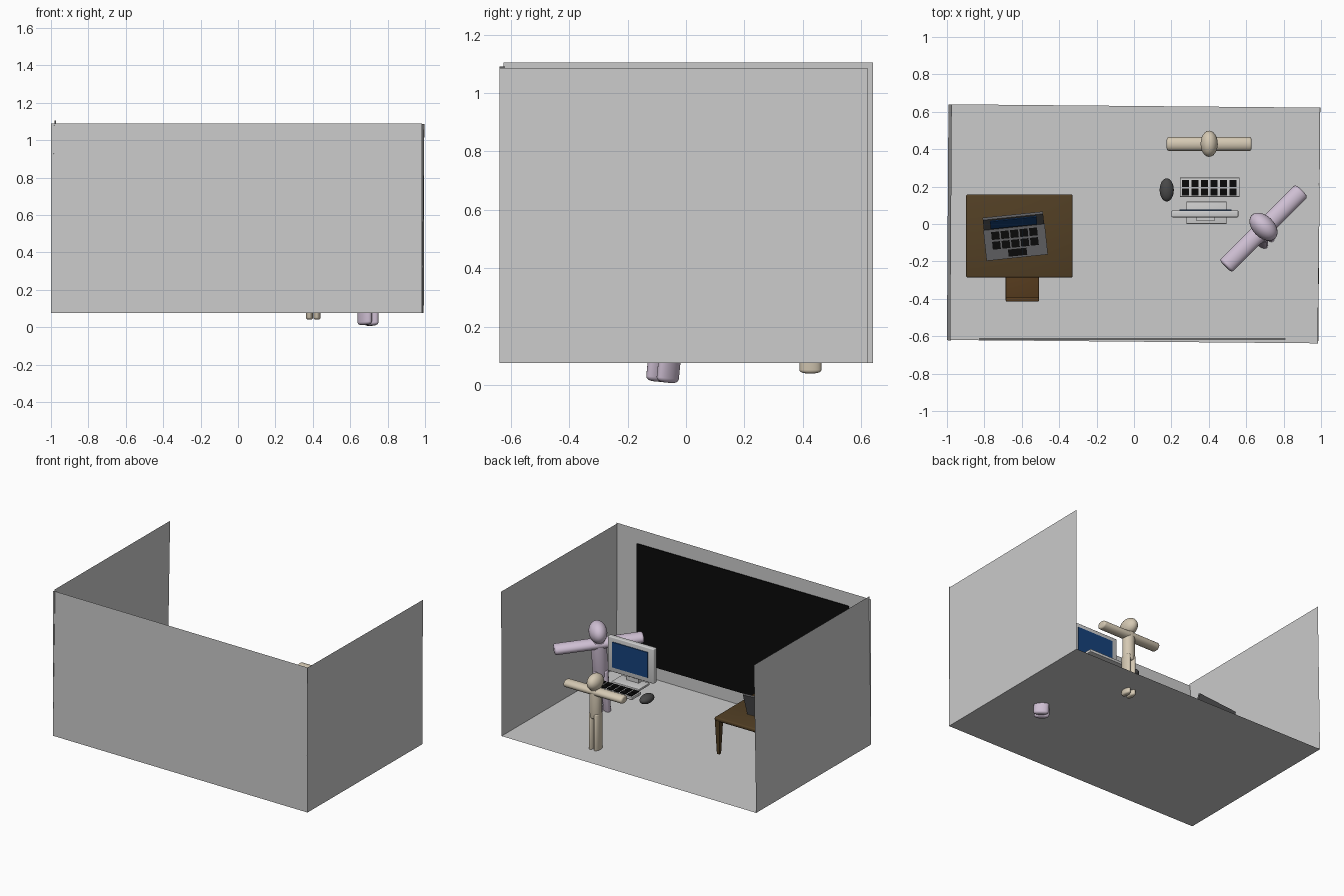
import bpy, bmesh, math
from mathutils import Matrix, Vector

if "Cube" in bpy.data.objects:
    bpy.data.objects.remove(bpy.data.objects["Cube"])


def material(name, r, g, b):
    m = bpy.data.materials.new(name)
    m.diffuse_color = (r, g, b, 1)
    m.use_nodes = True
    m.node_tree.nodes["Principled BSDF"].inputs["Base Color"].default_value = m.diffuse_color
    return m


ROOM = material("room_grey", 0.6, 0.6, 0.6)
BLACK = material("black", 0.003, 0.003, 0.003)
DESK = material("desk_brown", 0.085, 0.05, 0.018)
CHAIR = material("chair_brown", 0.095, 0.045, 0.013)
BLUE = material("screen_blue", 0.008, 0.055, 0.2)
LIGHT = material("light_grey", 0.62, 0.62, 0.62)
GREY = material("laptop_grey", 0.11, 0.11, 0.115)
DARK = material("mouse_grey", 0.065, 0.065, 0.065)
BEIGE = material("beige", 0.66, 0.58, 0.45)
PINK = material("pale_violet", 0.62, 0.52, 0.65)
I = Matrix.Identity(4)


def finish(name, bm, mat, matrix=I, smooth=False):
    me = bpy.data.meshes.new(name)
    bm.transform(matrix)
    bm.to_mesh(me)
    bm.free()
    me.materials.append(mat)
    ob = bpy.data.objects.new(name, me)
    bpy.context.collection.objects.link(ob)
    if smooth:
        bpy.ops.object.select_all(action='DESELECT')
        ob.select_set(True)
        bpy.context.view_layer.objects.active = ob
        bpy.ops.object.shade_smooth_by_angle(angle=math.radians(50))
    return ob


def quad(name, pts, mat):
    bm = bmesh.new()
    bm.faces.new([bm.verts.new(p) for p in pts])
    return finish(name, bm, mat)


def box(name, lo, hi, mat, matrix=I, bevel=0):
    lo, hi = Vector(lo), Vector(hi)
    bm = bmesh.new()
    bmesh.ops.create_cube(bm, size=1)
    bm.transform(Matrix.Translation((lo + hi) / 2) @ Matrix.Diagonal((*(hi - lo), 1)))
    if bevel:
        bmesh.ops.bevel(bm, geom=bm.edges[:], offset=bevel, segments=3,
                        profile=0.5, affect='EDGES')
    return finish(name, bm, mat, matrix, bool(bevel))


def ball(name, centre, radii, mat, matrix=I):
    bm = bmesh.new()
    bmesh.ops.create_uvsphere(bm, u_segments=24, v_segments=14, radius=1)
    return finish(name, bm, mat, matrix @ Matrix.Translation(centre)
                  @ Matrix.Diagonal((*radii, 1)), True)


def rod(name, centre, rx, ry, length, mat, matrix=I, axis=I, r_end=0.012):
    """Round-ended elliptical rod along local z."""
    bm = bmesh.new()
    bmesh.ops.create_cone(bm, cap_ends=True, segments=24, radius1=rx, radius2=rx, depth=length)
    rims = [e for e in bm.edges if abs(e.verts[0].co.z - e.verts[1].co.z) < 1e-5]
    bmesh.ops.bevel(bm, geom=rims, offset=r_end, segments=4, profile=0.5, affect='EDGES')
    bm.transform(Matrix.Diagonal((1, ry / rx, 1, 1)))
    return finish(name, bm, mat, matrix @ Matrix.Translation(centre) @ axis, True)


def person(name, mat, m):
    # T-pose figure, feet at the local origin
    ball(name + "_head", (0, 0.003, 0.5), (0.046, 0.07, 0.056), mat, m)
    rod(name + "_neck", (0, 0, 0.45), 0.02, 0.028, 0.06, mat, m)
    rod(name + "_arms", (0, 0.002, 0.434), 0.027, 0.037, 0.455, mat, m,
        Matrix.Rotation(math.pi / 2, 4, 'Y'))
    rod(name + "_torso", (0, 0, 0.355), 0.04, 0.038, 0.21, mat, m)
    for side, s in (("left", 1), ("right", -1)):
        rod(f"{name}_{side}_leg", (0.02 * s, 0, 0.145), 0.019, 0.038, 0.29, mat, m)


def keys(name, x0, y0, w, h, pitch_x, pitch_y, cols, rows, z, m=I):
    for r in range(rows):
        for c in range(cols):
            x, y = x0 + c * pitch_x, y0 - r * pitch_y
            box(f"{name}_{r}_{c}", (x, y - h, z - 0.003), (x + w, y, z + 0.006), BLACK, m)


# Room shell: floor and three walls, open at the back
FL, FR, BR, BL = (-1, -0.62), (0.985, -0.638), (0.993, 0.622), (-0.992, 0.64)
Z0 = 0.075
quad("floor", [(*p, Z0) for p in (FL, FR, BR, BL)], ROOM)
quad("front_wall", [(*FL, Z0), (*FR, Z0), (*FR, 1.09), (*FL, 1.09)], ROOM)
quad("right_wall", [(*FR, Z0), (*BR, Z0), (0.996, 0.622, 1.085), (0.98, -0.638, 1.085)], ROOM)
quad("left_wall", [(*BL, Z0), (*FL, Z0), (-0.982, -0.625, 1.105), (-0.974, 0.64, 1.105)], ROOM)
box("blackboard", (-0.83, -0.617, 0.17), (0.81, -0.612, 1.0), BLACK)

# Two figures
person("small_figure", BEIGE, Matrix.Translation((0.402, 0.426, 0.04)))
person("large_figure", PINK, Matrix.Translation((0.695, -0.082, 0.01))
       @ Matrix.Rotation(math.radians(-5.85), 4, 'X')
       @ Matrix.Rotation(math.radians(45), 4, 'Z') @ Matrix.Scale(1.27, 4))

# Computer: monitor, stand, keyboard, mouse
box("monitor_case", (0.2, 0.036, 0.44), (0.558, 0.072, 0.683), LIGHT, bevel=0.006)
box("monitor_screen", (0.243, 0.07, 0.475), (0.52, 0.078, 0.652), BLUE)
box("monitor_neck", (0.335, 0.015, 0.395), (0.43, 0.045, 0.5), LIGHT)
box("monitor_base", (0.28, 0.0, 0.385), (0.495, 0.12, 0.4), LIGHT, bevel=0.004)
box("keyboard", (0.245, 0.145, 0.382), (0.565, 0.248, 0.402), LIGHT, bevel=0.004)
keys("key", 0.256, 0.236, 0.038, 0.038, 0.051, 0.046, 6, 2, 0.402)
ball("mouse", (0.175, 0.182, 0.388), (0.038, 0.062, 0.03), DARK)

# Desk with tapered legs
box("desk_top", (-0.898, -0.287, 0.358), (-0.328, 0.158, 0.385), DESK, bevel=0.01)


def leg(name, x, y, top, bottom, r, mat):
    bm = bmesh.new()
    bmesh.ops.create_cone(bm, cap_ends=True, segments=4, radius1=r * 0.5, radius2=r,
                          depth=top - bottom)
    finish(name, bm, mat, Matrix.Translation((x, y, (top + bottom) / 2))
           @ Matrix.Rotation(math.pi / 4, 4, 'Z'))


for i, (x, y) in enumerate([(-0.875, -0.265), (-0.35, -0.265), (-0.35, 0.135), (-0.875, 0.135)]):
    leg(f"desk_leg_{i}", x, y, 0.365, 0.125, 0.027, DESK)

# Chair tucked under the desk
box("chair_seat", (-0.686, -0.412, 0.25), (-0.508, -0.22, 0.272), CHAIR, bevel=0.006)
box("chair_back", (-0.686, -0.415, 0.26), (-0.508, -0.393, 0.45), CHAIR, bevel=0.006)
for i, (x, y) in enumerate([(-0.67, -0.397), (-0.524, -0.397), (-0.524, -0.235), (-0.67, -0.235)]):
    leg(f"chair_leg_{i}", x, y, 0.255, 0.125, 0.018, CHAIR)

# Laptop, turned slightly; local origin at the hinge
lap = Matrix.Translation((-0.641, -0.021, 0.385)) @ Matrix.Rotation(math.radians(6), 4, 'Z')
box("laptop_base", (-0.165, -0.16, 0), (0.165, 0.008, 0.018), GREY, lap)
keys("laptop_key", -0.125, -0.01, 0.043, 0.042, 0.051, 0.052, 5, 2, 0.018, lap)
box("laptop_touchpad", (-0.045, -0.15, 0.015), (0.055, -0.112, 0.022), BLACK, lap)
lid = lap @ Matrix.Translation((0, 0.002, 0.012)) @ Matrix.Rotation(math.radians(-20), 4, 'X')
box("laptop_lid", (-0.162, 0, 0), (0.162, 0.014, 0.165), GREY, lid)
box("laptop_screen", (-0.125, -0.004, 0.025), (0.125, 0.002, 0.143), BLUE, lid)
